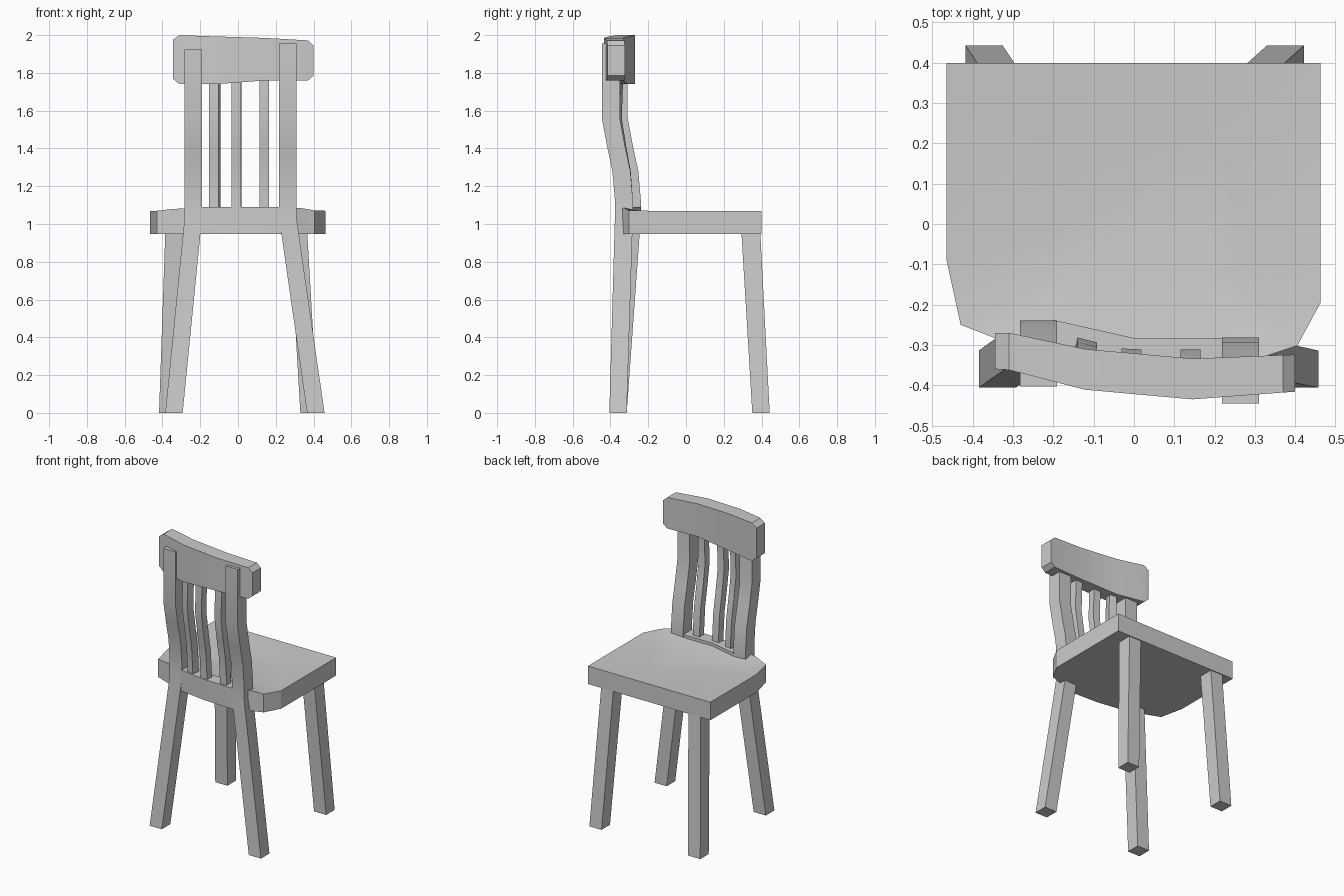
import bpy, bmesh, math
from mathutils import Vector

if "Cube" in bpy.data.objects:
    bpy.data.objects.remove(bpy.data.objects["Cube"])


def finish(name, bm):
    bmesh.ops.recalc_face_normals(bm, faces=bm.faces)
    me = bpy.data.meshes.new(name)
    bm.to_mesh(me)
    bm.free()
    ob = bpy.data.objects.new(name, me)
    bpy.context.collection.objects.link(ob)
    bpy.context.view_layer.objects.active = ob
    ob.select_set(True)
    bpy.ops.object.shade_smooth_by_angle(angle=math.radians(25))
    ob.select_set(False)
    return ob


def loft(name, rings):
    """Skin a stack of equal-sized rings and cap both ends."""
    bm = bmesh.new()
    rows = [[bm.verts.new(p) for p in r] for r in rings]
    n = len(rows[0])
    for a, b in zip(rows, rows[1:]):
        for i in range(n):
            j = (i + 1) % n
            bm.faces.new((a[i], a[j], b[j], b[i]))
    bm.faces.new(rows[0])
    bm.faces.new(rows[-1])
    return finish(name, bm)


def section(x, y, z, w, d, turn=0):
    """Rectangular section centred at x, y, z."""
    c, s = math.cos(turn), math.sin(turn)
    return [Vector((x + u * w / 2 * c - v * d / 2 * s,
                    y + u * w / 2 * s + v * d / 2 * c, z))
            for u, v in ((-1, -1), (1, -1), (1, 1), (-1, 1))]


# S-shaped lean shared by back posts and slats: height, backward shift
bend = [(1.03, 0), (1.13, 0), (1.28, -.013), (1.41, -.041), (1.56, -.069)]

# Back posts: splayed leg below, bent upright above
for side, foot_x, x, y, top in (("left", -.339, -.237, -.287, 1.925),
                                ("right", .412, .264, -.329, 1.955)):
    rings = [section(foot_x, -.36, 0, .092, .092)]
    rings += [section(x, y + dy, z, .092, .095) for z, dy in bend]
    rings.append(section(x, y - .069, top, .092, .095))
    loft("back_post_" + side, rings)

# Legs at the other end of the seat
for side, foot_x, top_x in (("left", -.372, -.338), ("right", .376, .319)):
    loft("seat_leg_" + side, [section(foot_x, .397, 0, .092, .092),
                              section(top_x, .342, .98, .092, .1)])

# Three bent slats
for i, (x, y, turn) in enumerate(((-.122, -.312, -.25), (-.007, -.335, -.05),
                                  (.14, -.336, 0))):
    rings = [section(x, y + dy * .85, z, .05, .05, turn) for z, dy in bend]
    rings.append(section(x, y - .05, 1.8, .05, .05, turn))
    loft("slat_%d" % (i + 1), rings)

# Seat: shallow dished top, rim rising toward the backrest
outline = [(.463, -.195, 1.07), (.463, .4, 1.07), (-.465, .4, 1.07),
           (-.465, -.09, 1.07), (-.43, -.25, 1.07), (-.34, -.285, 1.08),
           (-.2, -.335, 1.085), (0, -.365, 1.085), (.22, -.374, 1.085),
           (.33, -.327, 1.085), (.405, -.302, 1.072)]
base = [(x, y, .947) for x, y, z in outline]
dish = [(x * .5, y * .5, 1.052) for x, y, z in outline]
loft("seat", [base, outline, dish])

# Raised strip between the posts, under the slats
strip = [(-.2, -.238, -.335), (0, -.283, -.367), (.23, -.283, -.376)]
loft("back_strip", [[(x, b, .96), (x, f, .96), (x, f, 1.09), (x, b, 1.09)]
                    for x, f, b in strip])

# Curved top rail with clipped corners: x, outer y, inner y, low z, high z
rail = [(-.345, -.36, -.27, 1.77, 1.975), (-.31, -.362, -.27, 1.74, 2.0),
        (-.122, -.411, -.31, 1.74, 1.993), (.145, -.435, -.334, 1.76, 1.985),
        (.37, -.418, -.325, 1.76, 1.972), (.4, -.416, -.324, 1.785, 1.945)]
loft("top_rail", [[(x, a, lo), (x, b, lo), (x, b, hi), (x, a, hi)]
                  for x, a, b, lo, hi in rail])
